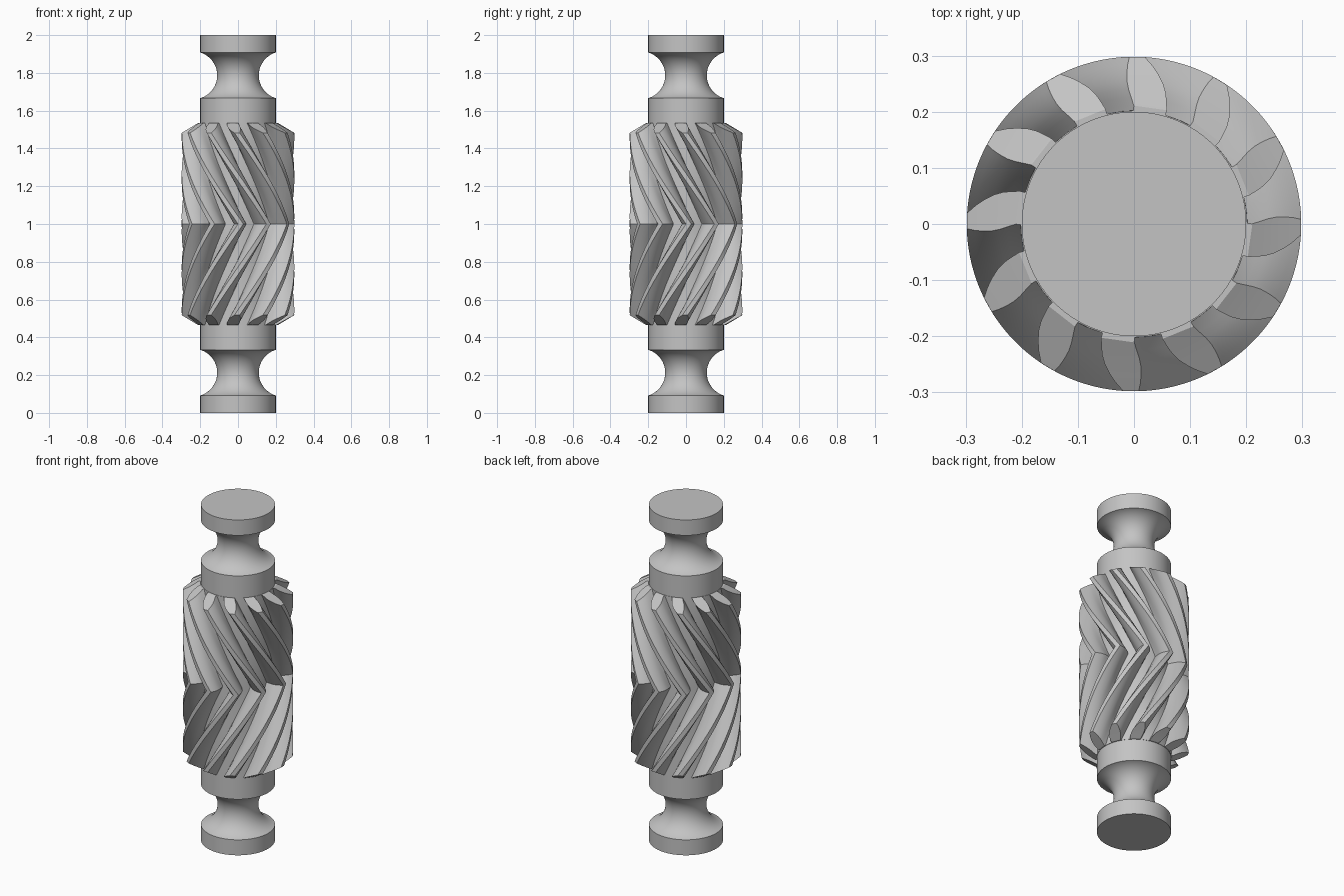
import bpy, bmesh
from math import cos, sin, pi, radians, sqrt

if "Cube" in bpy.data.objects:
    bpy.data.objects.remove(bpy.data.objects["Cube"], do_unlink=True)

steel = bpy.data.materials.new("grey_steel")
steel.use_nodes = True
colour = (0.55, 0.55, 0.55, 1)
steel.diffuse_color = colour
steel.node_tree.nodes["Principled BSDF"].inputs["Base Color"].default_value = colour


def finish(bm, name, angle):
    bmesh.ops.recalc_face_normals(bm, faces=bm.faces)
    mesh = bpy.data.meshes.new(name)
    bm.to_mesh(mesh)
    bm.free()
    mesh.materials.append(steel)
    obj = bpy.data.objects.new(name, mesh)
    bpy.context.collection.objects.link(obj)
    bpy.ops.object.select_all(action='DESELECT')
    obj.select_set(True)
    bpy.context.view_layer.objects.active = obj
    bpy.ops.object.shade_smooth_by_angle(angle=radians(angle))


def ring_faces(bm, a, b):
    for i in range(len(a)):
        j = (i + 1) % len(a)
        bm.faces.new((a[i], a[j], b[j], b[i]))


# Shaft: turned cylinder with a round groove near each end
SHAFT_R, GROOVE_R, GROOVE_C, SIDES = 0.2, 0.126, 0.236, 96
half = sqrt(GROOVE_R ** 2 - (GROOVE_C - SHAFT_R) ** 2)


def groove(z_mid, steps=24):
    pts = []
    for i in range(steps + 1):
        dz = half * -cos(pi * i / steps)
        pts.append((GROOVE_C - sqrt(GROOVE_R ** 2 - dz ** 2), z_mid + dz))
    return pts


profile = [(SHAFT_R, 0)] + groove(0.213) + groove(1.787) + [(SHAFT_R, 2)]
bm = bmesh.new()
rings = [[bm.verts.new((r * cos(2 * pi * k / SIDES), r * sin(2 * pi * k / SIDES), z))
          for k in range(SIDES)] for r, z in profile]
for a, b in zip(rings, rings[1:]):
    ring_faces(bm, a, b)
bm.faces.new(rings[0])
bm.faces.new(rings[-1])
finish(bm, "grooved_shaft", 30)

# Herringbone gear: involute teeth, twisted, mirrored about the middle, bevelled ends
TEETH, HALF_LEN, TWIST, PHASE, LEVELS = 12, 0.535, 70.8, 2.8, 40
BEVEL_R, BEVEL_SLOPE = 0.211, 0.6
flank = [(0.202, 8.2), (BEVEL_R, 8.1), (0.225, 8.1), (0.24, 8.0), (0.255, 7.3),
         (0.27, 6.0), (0.284, 4.5), (0.298, 2.7)]
n = len(flank)
outline = []
for t in range(TEETH):
    mid = t * 360 / TEETH
    outline += [(r, mid - w) for r, w in flank]
    outline += [(r, mid + w) for r, w in reversed(flank)]
    outline.append((flank[0][0], mid + 180 / TEETH))


def tooth_point(r, deg, t):
    z = t * (HALF_LEN - max(0, r - BEVEL_R) * BEVEL_SLOPE)
    a = radians(deg + PHASE - TWIST * abs(z) / HALF_LEN)
    return (r * cos(a), r * sin(a), 1 + z)


bm = bmesh.new()
rings = [[bm.verts.new(tooth_point(r, d, i / LEVELS)) for r, d in outline]
         for i in range(-LEVELS, LEVELS + 1)]
for a, b in zip(rings, rings[1:]):
    ring_faces(bm, a, b)
for ring in (rings[0], rings[-1]):
    roots = []
    for t in range(TEETH):
        tooth = ring[t * (2 * n + 1):(t + 1) * (2 * n + 1)]
        left, right = tooth[:n], tooth[n:2 * n][::-1]
        for i in range(n - 1):
            bm.faces.new((left[i], left[i + 1], right[i + 1], right[i]))
        roots += [left[0], right[0], tooth[-1]]
    bm.faces.new(roots)
finish(bm, "herringbone_gear", 25)
